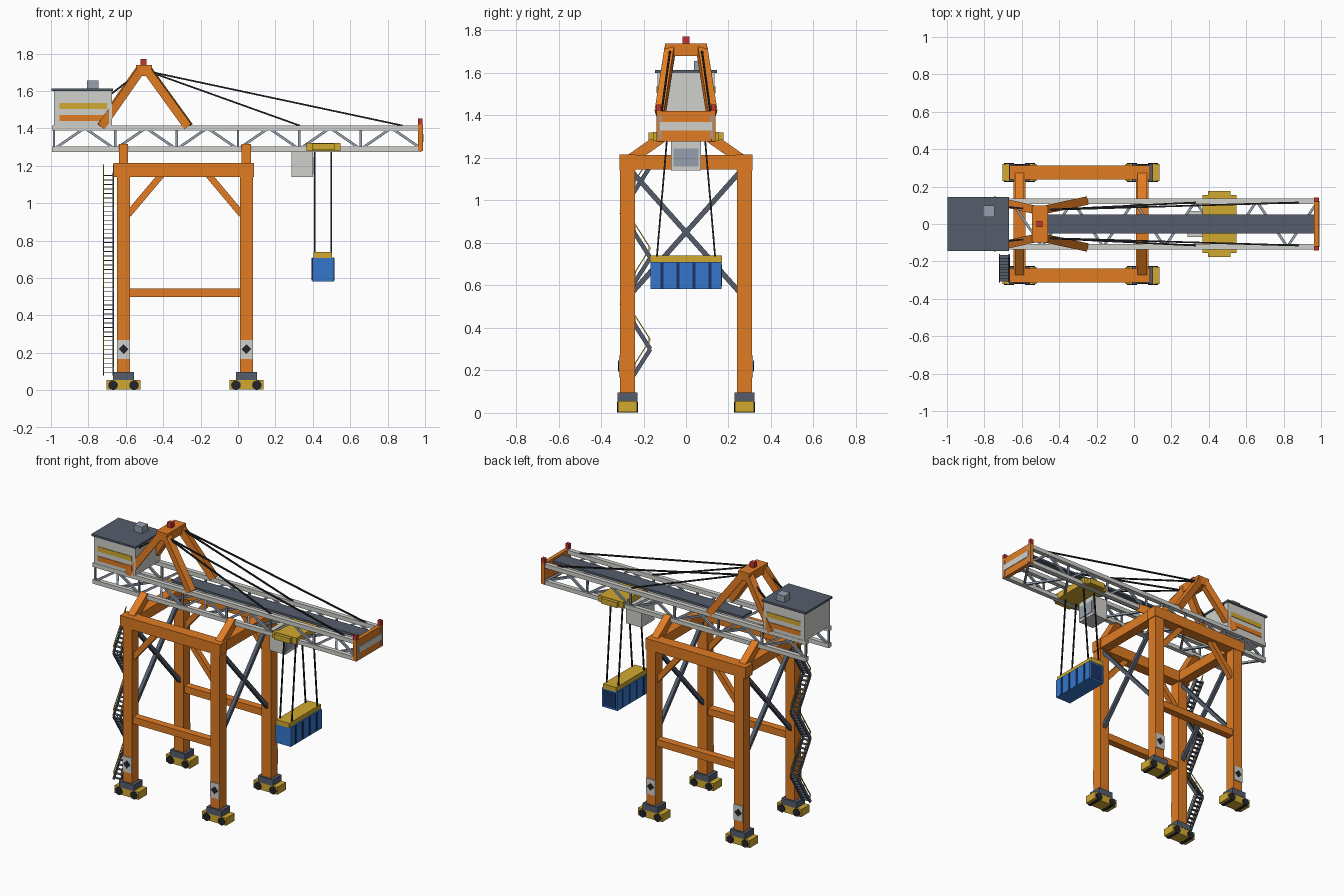
import bpy, bmesh, math
from mathutils import Matrix, Vector

cube = bpy.data.objects.get("Cube")
if cube:
    bpy.data.objects.remove(cube, do_unlink=True)


def material(name, r, g, b):
    m = bpy.data.materials.new(name)
    m.use_nodes = True
    m.diffuse_color = (r, g, b, 1)
    m.node_tree.nodes["Principled BSDF"].inputs["Base Color"].default_value = (r, g, b, 1)
    return m


ORANGE = material("orange paint", 0.75, 0.2, 0.017)
LIGHT = material("light grey", 0.63, 0.63, 0.6)
SLATE = material("slate grey", 0.09, 0.11, 0.15)
YELLOW = material("safety yellow", 0.64, 0.4, 0.03)
BLUE = material("container blue", 0.035, 0.18, 0.6)
NAVY = material("dark blue", 0.01, 0.035, 0.13)
RED = material("signal red", 0.55, 0.035, 0.03)
BLACK = material("cable black", 0.017, 0.018, 0.022)
STEEL = material("steel grey", 0.3, 0.35, 0.42)


class Part:
    """Collects simple solids into one named, single-colour object."""

    def __init__(self, name, mat):
        self.name, self.mat, self.bm = name, mat, bmesh.new()

    def box(self, x0, x1, y0, y1, z0, z1):
        mat = Matrix.Translation(((x0 + x1) / 2, (y0 + y1) / 2, (z0 + z1) / 2))
        mat = mat @ Matrix.Diagonal((x1 - x0, y1 - y0, z1 - z0, 1))
        bmesh.ops.create_cube(self.bm, size=1, matrix=mat)
        return self

    def beam(self, a, b, w, h=None):
        a, b = Vector(a), Vector(b)
        turn = (b - a).to_track_quat("Z", "Y").to_matrix().to_4x4()
        size = Matrix.Diagonal((w, h or w, (b - a).length, 1))
        bmesh.ops.create_cube(self.bm, size=1, matrix=Matrix.Translation((a + b) / 2) @ turn @ size)
        return self

    def disc(self, x, y, z, radius, depth, sides):
        mat = Matrix.Translation((x, y, z)) @ Matrix.Rotation(math.pi / 2, 4, "X")
        bmesh.ops.create_cone(self.bm, cap_ends=True, segments=sides, radius1=radius,
                              radius2=radius, depth=depth, matrix=mat)
        return self

    def done(self):
        mesh = bpy.data.meshes.new(self.name)
        self.bm.to_mesh(mesh)
        self.bm.free()
        mesh.materials.append(self.mat)
        obj = bpy.data.objects.new(self.name, mesh)
        bpy.context.collection.objects.link(obj)


SIDES = (-1, 1)
LEG_X = (-0.612, 0.045)
LEG_Y = 0.275
MID_X = sum(LEG_X) / 2

# Portal legs with wheeled bogies and marker plates
legs, feet, bogies = Part("legs", ORANGE), Part("leg_feet", SLATE), Part("bogies", YELLOW)
wheels, plates, marks = Part("wheels", BLACK), Part("marker_plates", LIGHT), Part("marker_diamonds", BLACK)
for x in LEG_X:
    for s in SIDES:
        y = s * LEG_Y
        legs.box(x - 0.035, x + 0.035, y - 0.035, y + 0.035, 0.09, 1.15)
        feet.box(x - 0.056, x + 0.056, y - 0.047, y + 0.047, 0.055, 0.097)
        bogies.box(x - 0.09, x + 0.09, y - 0.045, y + 0.045, 0.005, 0.056)
        for dx in (-0.056, 0.056):
            wheels.disc(x + dx, y, 0.027, 0.026, 0.1, 12)
        face = y + s * 0.037
        plates.box(x - 0.034, x + 0.034, face - 0.004, face + 0.004, 0.166, 0.27)
        marks.disc(x, face + s * 0.004, 0.22, 0.026, 0.006, 4)
for p in (legs, feet, bogies, wheels, plates, marks):
    p.done()

# Portal frame beams and braces
frame, knees = Part("portal_beams", ORANGE), Part("knee_braces", ORANGE)
ties, cross = Part("boom_supports", ORANGE), Part("cross_braces", SLATE)
for s in SIDES:
    y = s * LEG_Y
    frame.box(-0.665, 0.085, y - 0.038, y + 0.038, 1.14, 1.215)
    frame.box(LEG_X[0], LEG_X[1], y - 0.025, y + 0.025, 0.498, 0.545)
    for x, d in zip(LEG_X, (1, -1)):
        knees.beam((x + d * 0.025, y, 0.94), (x + d * 0.21, y, 1.16), 0.035)
        ties.beam((x, s * 0.265, 1.19), (x, s * 0.115, 1.295), 0.05)
        cross.beam((x, -s * 0.25, 1.13), (x, s * 0.25, 0.57), 0.024)
for x in LEG_X:
    frame.box(x - 0.033, x + 0.033, -LEG_Y, LEG_Y, 1.145, 1.213)
for p in (frame, knees, ties, cross):
    p.done()

# Truss boom: chords, side lacing and plan lacing
chords, lacing = Part("boom_chords", LIGHT), Part("boom_lacing", STEEL)
TOP, BOTTOM, GIRDER_Y, STEP = 1.402, 1.289, 0.122, 0.164
for s in SIDES:
    y = s * GIRDER_Y
    for z in (TOP, BOTTOM):
        chords.box(-0.995, 0.98, y - 0.015, y + 0.015, z - 0.014, z + 0.014)
    for i in range(13):
        x = -0.984 + i * STEP
        if i % 2 == 0:
            lacing.beam((x, y, BOTTOM), (x, y, TOP), 0.012)
        if i < 12:
            z0, z1 = (BOTTOM, TOP) if i % 2 == 0 else (TOP, BOTTOM)
            lacing.beam((x, y, z0), (x + STEP, y, z1), 0.014)
for i in range(12):
    x, s = -0.984 + i * STEP, 1 if i % 2 == 0 else -1
    lacing.beam((x, s * GIRDER_Y, BOTTOM), (x + STEP, -s * GIRDER_Y, BOTTOM), 0.014)
chords.done()
lacing.done()
Part("boom_walkway", SLATE).box(-0.46, 0.97, -0.052, 0.052, 1.392, 1.407).done()

# Boom tip
Part("boom_tip", ORANGE).box(0.962, 0.988, -0.14, 0.14, 1.278, 1.42).done()
Part("tip_panel", LIGHT).box(0.986, 0.992, -0.122, 0.122, 1.328, 1.37).done()
lights = Part("warning_lights", RED).box(-0.52, -0.488, -0.016, 0.016, 1.735, 1.772)
for s in SIDES:
    lights.box(0.962, 0.987, s * 0.13 - 0.012, s * 0.13 + 0.012, 1.42, 1.452)
lights.done()

# Support tower over the boom, with stay cables
tower = Part("tower_frame", ORANGE).box(-0.546, -0.46, -0.098, 0.098, 1.68, 1.738)
stays = Part("stay_cables", BLACK)
for s in SIDES:
    for top, foot in ((-0.525, -0.735), (-0.482, -0.265)):
        tower.beam((top, s * 0.075, 1.71), (foot, s * 0.122, 1.41), 0.045)
    for top, foot in ((-0.48, 0.33), (-0.48, 0.88), (-0.52, -0.9)):
        stays.beam((top, s * 0.075, 1.705), (foot, s * 0.115, 1.415), 0.009)
tower.done()
stays.done()

# Machinery house
Part("machinery_house", LIGHT).box(-0.985, -0.675, -0.135, 0.135, 1.412, 1.602).done()
Part("house_roof", SLATE).box(-0.998, -0.668, -0.145, 0.145, 1.6, 1.613).done()
Part("roof_vent", STEEL).box(-0.808, -0.745, 0.038, 0.098, 1.613, 1.656).done()
upper, lower = Part("house_upper_stripe", YELLOW), Part("house_lower_stripe", ORANGE)
for s in SIDES:
    upper.box(-0.955, -0.7, s * 0.136 - 0.003, s * 0.136 + 0.003, 1.505, 1.537)
    lower.box(-0.955, -0.7, s * 0.136 - 0.003, s * 0.136 + 0.003, 1.44, 1.472)
upper.done()
lower.done()

# Trolley and operator cabin
trolley = Part("trolley", YELLOW).box(0.365, 0.547, -0.155, 0.155, 1.28, 1.323)
for s in SIDES:
    trolley.box(0.395, 0.515, s * 0.165 - 0.012, s * 0.165 + 0.012, 1.284, 1.32)
trolley.done()
Part("operator_cabin", LIGHT).box(0.285, 0.402, -0.07, 0.07, 1.14, 1.282).done()
Part("cabin_window", STEEL).box(0.4, 0.406, -0.06, 0.06, 1.16, 1.245).done()

# Hoist ropes, spreader and container
ropes = Part("hoist_ropes", BLACK)
for x in (0.411, 0.499):
    for s in SIDES:
        ropes.beam((x, s * 0.09, 1.285), (x, s * 0.137, 0.735), 0.008)
ropes.done()
Part("spreader", YELLOW).box(0.405, 0.503, -0.17, 0.17, 0.708, 0.74).done()
Part("container", BLUE).box(0.397, 0.513, -0.167, 0.167, 0.582, 0.71).done()
ribs = Part("container_ribs", NAVY).box(0.408, 0.502, 0.165, 0.17, 0.594, 0.698)
for x in (0.397, 0.513):
    for i in range(4):
        y = -0.113 + i * 0.0753
        ribs.box(x - 0.003, x + 0.003, y - 0.008, y + 0.008, 0.586, 0.706)
ribs.done()

# Zigzag access stairs beside the rear leg
stairs, rails = Part("stairs", SLATE), Part("stair_rails", YELLOW)
ENDS, RISE, TREADS = (-0.305, -0.168), 0.215, 9
for flight in range(5):
    y0, y1 = ENDS if flight % 2 == 0 else ENDS[::-1]
    z0 = 0.085 + flight * RISE
    for x in (-0.72, -0.667):
        stairs.beam((x, y0, z0), (x, y1, z0 + RISE), 0.006, 0.02)
        rails.beam((x, y0, z0 + 0.045), (x, y1, z0 + RISE + 0.045), 0.005)
        for t in (0.05, 0.5, 0.95):
            y, z = y0 + (y1 - y0) * t, z0 + RISE * t
            rails.beam((x, y, z), (x, y, z + 0.045), 0.004)
    for i in range(TREADS):
        t = (i + 0.5) / TREADS
        y, z = y0 + (y1 - y0) * t, z0 + RISE * t
        stairs.box(-0.72, -0.667, y - 0.01, y + 0.01, z - 0.002, z + 0.002)
stairs.done()
rails.done()
